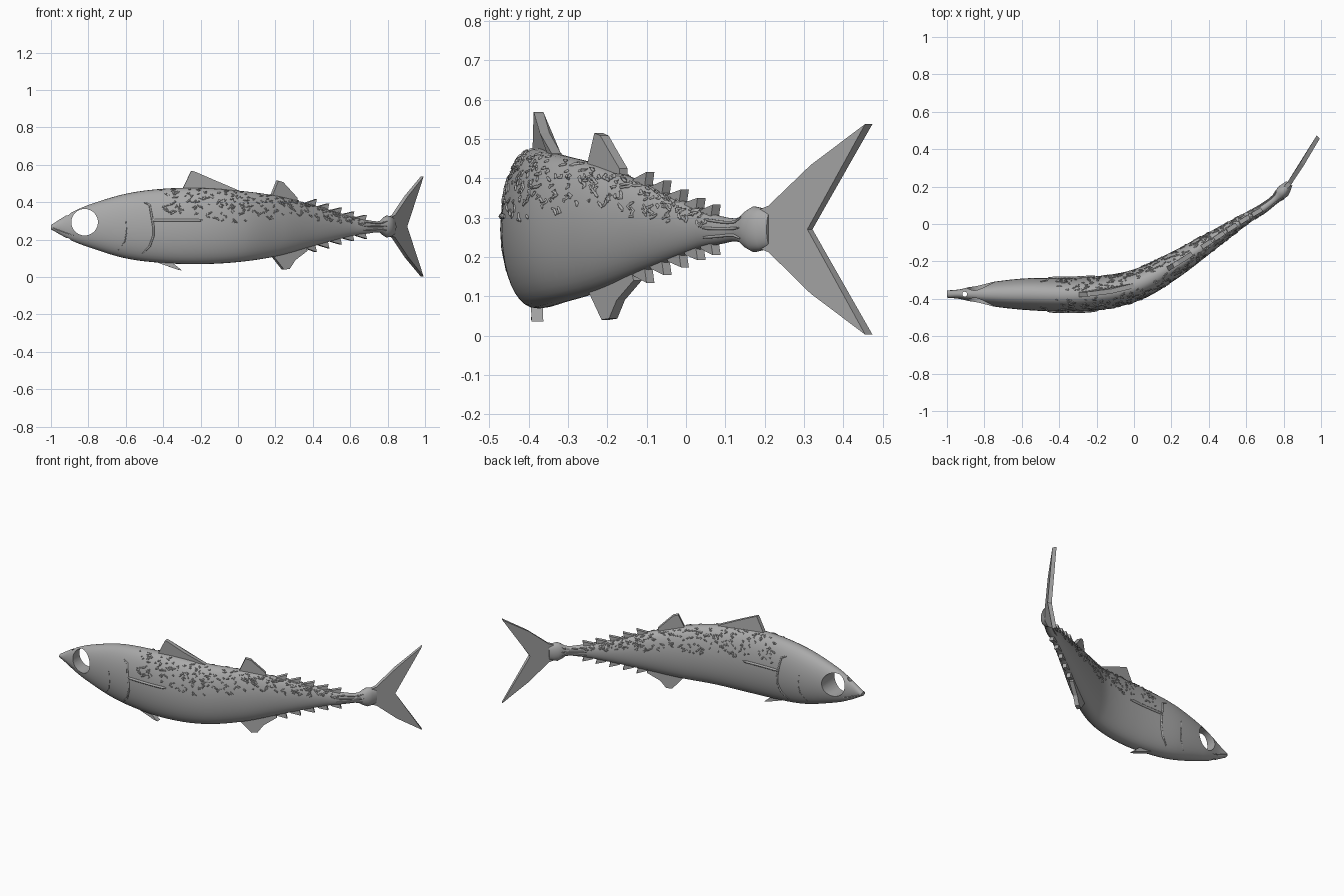
import bpy, bmesh, math, random
from mathutils import Vector

cube = bpy.data.objects.get("Cube")
if cube:
    bpy.data.objects.remove(cube)
random.seed(4)

grey = bpy.data.materials.new("plain grey")
grey.use_nodes = True
grey.diffuse_color = (0.4, 0.4, 0.4, 1)
grey.node_tree.nodes["Principled BSDF"].inputs["Base Color"].default_value = (0.4, 0.4, 0.4, 1)


def smooth_table(points):
    """Smooth curve through (x, value) points."""
    n = len(points)
    slope = []
    for i in range(n):
        a, b = points[max(i - 1, 0)], points[min(i + 1, n - 1)]
        slope.append((b[1] - a[1]) / (b[0] - a[0]))

    def f(x):
        i = 0
        while i < n - 2 and x > points[i + 1][0]:
            i += 1
        (x0, v0), (x1, v1) = points[i], points[i + 1]
        d = x1 - x0
        t = min(max((x - x0) / d, 0), 1)
        s = 1 - t
        return (v0 * (1 + 2 * t) * s * s + slope[i] * d * t * s * s
                + v1 * t * t * (3 - 2 * t) - slope[i + 1] * d * t * t * s)
    return f


# Swimming bend, back line, belly line and half width along the length
spine = smooth_table([(-1, -.375), (-.6, -.375), (-.25, -.375), (0, -.33), (.2, -.228),
                      (.4, -.1), (.6, .03), (.7, .09), (.8, .178), (.895, .315), (.985, .465)])
back = smooth_table([(-1, .278), (-.9, .34), (-.8, .385), (-.6, .445), (-.4, .472), (-.2, .476),
                     (0, .462), (.2, .435), (.4, .385), (.6, .325), (.7, .303), (.76, .3),
                     (.795, .328), (.83, .315)])
belly = smooth_table([(-1, .255), (-.9, .2), (-.8, .16), (-.6, .1), (-.4, .075), (-.2, .069),
                      (0, .08), (.2, .11), (.4, .165), (.6, .217), (.7, .233), (.76, .238),
                      (.795, .212), (.83, .225)])
width = smooth_table([(-1, .018), (-.93, .026), (-.8, .058), (-.6, .083), (-.4, .09), (-.2, .091),
                      (0, .084), (.2, .07), (.4, .05), (.6, .03), (.7, .023), (.76, .022),
                      (.795, .036), (.83, .02)])


def bent(x, offset, z):
    """Place a point beside the bent spine."""
    s = (spine(x + .005) - spine(x - .005)) / .01
    k = math.hypot(1, s)
    return Vector((x - offset * s / k, spine(x) + offset / k, z))


def skin(x, angle, side=1):
    """Point on the body surface; angle zero is mid flank, positive is up."""
    c = math.cos(angle)
    off = math.copysign(abs(c) ** .88, c) * width(x) * side
    top, low = back(x), belly(x)
    return bent(x, off, (top + low) / 2 + (top - low) / 2 * math.sin(angle))


def skin_at(x, z, side):
    top, low = back(x), belly(x)
    r = (2 * z - top - low) / (top - low)
    return skin(x, math.asin(max(-1, min(1, r))), side)


def make(name, bm, smooth=True):
    bmesh.ops.recalc_face_normals(bm, faces=bm.faces)
    mesh = bpy.data.meshes.new(name)
    bm.to_mesh(mesh)
    bm.free()
    mesh.materials.append(grey)
    ob = bpy.data.objects.new(name, mesh)
    bpy.context.collection.objects.link(ob)
    return ob


def select(ob):
    bpy.ops.object.select_all(action='DESELECT')
    ob.select_set(True)
    bpy.context.view_layer.objects.active = ob


def fin(name, outline, thick=.025):
    """Flat plate from an x-z outline, following the bend."""
    bm = bmesh.new()
    sides = [[bm.verts.new(bent(x, s * thick / 2, z)) for x, z in outline] for s in (-1, 1)]
    for ring in sides:
        bm.faces.new(ring)
    n = len(outline)
    for i in range(n):
        j = (i + 1) % n
        bm.faces.new((sides[0][i], sides[0][j], sides[1][j], sides[1][i]))
    return make(name, bm)


def ridges(name, paths, radius):
    """Thin raised lines lying on the skin."""
    cu = bpy.data.curves.new(name, 'CURVE')
    cu.dimensions = '3D'
    cu.bevel_depth = radius
    cu.bevel_resolution = 1
    cu.use_fill_caps = True
    for path in paths:
        sp = cu.splines.new('POLY')
        sp.points.add(len(path) - 1)
        for i, p in enumerate(path):
            sp.points[i].co = (*p, 1)
            sp.points[i].radius = .6 if i in (0, len(path) - 1) else 1
    cu.materials.append(grey)
    ob = bpy.data.objects.new(name, cu)
    bpy.context.collection.objects.link(ob)
    select(ob)
    bpy.ops.object.convert(target='MESH')


# Body loft
bm = bmesh.new()
STEPS, SEGS = 110, 40
rings = []
for i in range(STEPS + 1):
    x = -1 + 1.83 * i / STEPS
    rings.append([bm.verts.new(skin(x, 2 * math.pi * k / SEGS)) for k in range(SEGS)])
for a, b in zip(rings, rings[1:]):
    for k in range(SEGS):
        m = (k + 1) % SEGS
        bm.faces.new((a[k], a[m], b[m], b[k]))
bm.faces.new(rings[0])
bm.faces.new(rings[-1])
body = make("body", bm)

# Eye opening through the head, and a small line hole through the snout
for loc, rot, r in (((-.82, -.375, .293), (math.pi / 2, 0, 0), .071),
                    ((-.905, -.375, .28), (0, 0, 0), .013)):
    bpy.ops.mesh.primitive_cylinder_add(vertices=40, radius=r, depth=.6, location=loc, rotation=rot)
    cutter = bpy.context.object
    cutter.hide_render = True
    cutter.data.materials.append(grey)
    mod = body.modifiers.new("hole", 'BOOLEAN')
    mod.operation = 'DIFFERENCE'
    mod.solver = 'EXACT'
    mod.object = cutter
    select(body)
    bpy.ops.object.modifier_apply(modifier=mod.name)
    bpy.data.objects.remove(cutter)
select(body)
bpy.ops.object.shade_smooth_by_angle(angle=math.radians(35))

# Fins
fin("front_dorsal_fin", [(-.29, .44), (-.295, .475), (-.25, .568), (-.235, .565), (-.12, .515),
                         (0, .463), (0, .43)])
fin("rear_dorsal_fin", [(.18, .4), (.18, .44), (.21, .515), (.235, .508), (.265, .475),
                        (.31, .425), (.31, .38)])
fin("anal_fin", [(.18, .15), (.185, .11), (.24, .04), (.27, .043), (.3, .09), (.365, .14), (.35, .18)])
fin("pelvic_fin", [(-.44, .1), (-.43, .077), (-.325, .04), (-.3, .035), (-.345, .072), (-.34, .1)], .03)
fin("tail_fin", [(.77, .3), (.83, .33), (.9, .433), (.985, .538), (.895, .27),
                 (.985, .002), (.9, .107), (.83, .212), (.77, .24)], .024)

# Finlets along the back and belly towards the tail
for i in range(5):
    x = .41 + .067 * i
    for name, edge, d in (("upper_finlet", back, 1), ("lower_finlet", belly, -1)):
        fin(f"{name}_{i + 1}", [(x - .055, edge(x - .055) - .012 * d), (x - .045, edge(x - .045) + .004 * d),
                                (x + .005, edge(x) + (.034 - .002 * i) * d),
                                (x - .005, edge(x) - .014 * d)], .024)

# Gill covers, cheek lines, mouth, side fins and tail keels on both flanks
gill = [(-.5, .4), (-.47, .385), (-.46, .33), (-.45, .27), (-.45, .22), (-.47, .165), (-.51, .125)]
cheek = [(-.6, .31), (-.595, .24), (-.605, .19), (-.64, .145)]
mouth = [(-.995, .265), (-.96, .25), (-.92, .235), (-.88, .222)]
for side, word in ((-1, "right"), (1, "left")):
    for name, line, r in (("gill_cover", gill, .006), ("cheek_line", cheek, .003), ("mouth_line", mouth, .003)):
        ridges(f"{word}_{name}", [[skin_at(x, z, side) for x, z in line]], r)
    ridges(f"{word}_side_fin", [[skin_at(-.46 + .026 * i, .303, side) for i in range(11)]], .008)
    ridges(f"{word}_tail_keels", [[skin(.66 + .02 * i, a, side) for i in range(7)] for a in (-.5, .1, .7)], .004)

# Wavy raised mottling over the upper back
for side, word in ((-1, "right"), (1, "left")):
    paths = []
    while len(paths) < 230:
        x = random.uniform(-.42, .66)
        a = random.uniform(.1, 1.3)
        if x < -.2 and a < .3:
            continue
        path = []
        for k in range(random.randint(3, 5)):
            path.append(skin(x, min(a, 1.45), side))
            x += random.uniform(-.012, .014)
            a += random.uniform(.01, .09) * .2 / (back(x) - belly(x))
        paths.append(path)
    ridges(f"{word}_mottling", paths, .0045)
